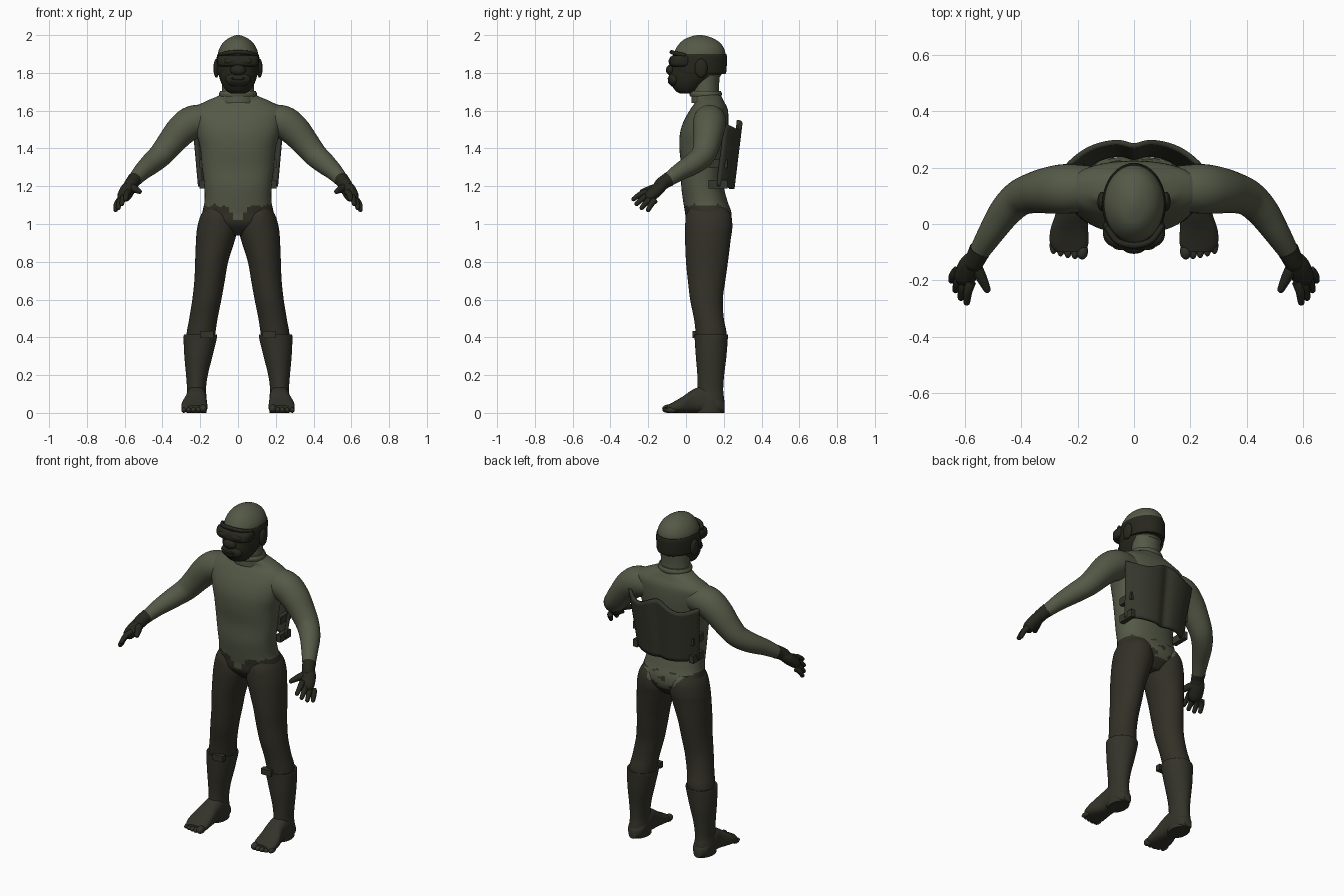
import bpy, bmesh, math
from mathutils import Vector

if "Cube" in bpy.data.objects:
    bpy.data.objects.remove(bpy.data.objects["Cube"])


def material(name, rgb):
    m = bpy.data.materials.new(name)
    m.use_nodes = True
    m.diffuse_color = (*rgb, 1)
    b = m.node_tree.nodes["Principled BSDF"]
    b.inputs["Base Color"].default_value = (*rgb, 1)
    b.inputs["Roughness"].default_value = 0.8
    return m


OLIVE = material("olive suit", (0.09, 0.1, 0.062))
BROWN = material("dark brown trousers", (0.032, 0.03, 0.02))
BOOT = material("boot brown", (0.034, 0.033, 0.023))
BLACK = material("blackish skin and gloves", (0.02, 0.02, 0.013))
PLATE = material("back plate green brown", (0.036, 0.037, 0.025))
parts = []


def finish(name, bm, mats, rule=None, angle=50):
    bmesh.ops.recalc_face_normals(bm, faces=bm.faces)
    if rule:
        for f in bm.faces:
            f.material_index = rule(f.calc_center_median())
    me = bpy.data.meshes.new(name)
    bm.to_mesh(me)
    bm.free()
    for m in mats:
        me.materials.append(m)
    ob = bpy.data.objects.new(name, me)
    bpy.context.collection.objects.link(ob)
    parts.append((ob, angle))
    return ob


def smooth(rows, k):
    """Catmull-Rom interpolation of parameter rows."""
    out = []
    for i in range(len(rows) - 1):
        p = [rows[max(0, min(len(rows) - 1, i + d))] for d in (-1, 0, 1, 2)]
        for j in range(k):
            t = j / k
            out.append([b + .5 * t * (c - a + t * (2*a - 5*b + 4*c - d + t * (3*(b - c) + d - a)))
                        for a, b, c, d in zip(*p)])
    return out + [list(rows[-1])]


def loft(name, rings, mats, rule=None, n=40, power=1.0):
    """Skin rings given as (centre, half axis, half axis)."""
    bm = bmesh.new()
    loops = []
    shape = lambda c: math.copysign(abs(c) ** power, c)
    for c, u, v in rings:
        angles = [2 * math.pi * i / n for i in range(n)]
        loops.append([bm.verts.new(c + u * shape(math.cos(a)) + v * shape(math.sin(a))) for a in angles])
    for a, b in zip(loops, loops[1:]):
        for i in range(n):
            bm.faces.new((a[i], a[(i + 1) % n], b[(i + 1) % n], b[i]))
    bm.faces.new(loops[0])
    bm.faces.new(loops[-1])
    return finish(name, bm, mats, rule)


def stack(name, rows, mats, rule=None, side=1, k=6, power=1.0):
    """Horizontal rings from rows of (z, x0, x1, y0, y1)."""
    rings = [(Vector((side * (a + b) / 2, (c + d) / 2, z)), Vector(((b - a) / 2, 0, 0)),
              Vector((0, (d - c) / 2, 0))) for z, a, b, c, d in smooth(rows, k)]
    return loft(name, rings, mats, rule, 56, power)


def centred(rows):
    return [(z, -w, w, a, b) for z, a, b, w in rows]


def tube(name, rows, mat, side=1, k=5, n=20, flat=1.0):
    """Round limb along rows of (x, y, z, radius), with domed end."""
    pts = smooth(rows, k)
    tip = Vector(pts[-1][:3]) - Vector(pts[-2][:3])
    for s in (.5, .8, .97):
        pts.append([*(Vector(rows[-1][:3]) + tip.normalized() * rows[-1][3] * s),
                    rows[-1][3] * math.sqrt(1 - s * s)])
    pos = [Vector((side * p[0], p[1], p[2])) for p in pts]
    rings = []
    for i, p in enumerate(pos):
        d = (pos[min(i + 1, len(pos) - 1)] - pos[max(i - 1, 0)]).normalized()
        u = d.cross(Vector((0, 0, 1))).normalized()
        rings.append((p, u * pts[i][3], u.cross(d) * pts[i][3] * flat))
    return loft(name, rings, [mat], n=n)


def ball(name, loc, size, mat):
    bm = bmesh.new()
    bmesh.ops.create_uvsphere(bm, u_segments=24, v_segments=14, radius=1)
    bmesh.ops.scale(bm, vec=size, verts=bm.verts)
    bmesh.ops.translate(bm, vec=loc, verts=bm.verts)
    return finish(name, bm, [mat])


def box(name, loc, size, mat):
    bm = bmesh.new()
    bmesh.ops.create_cube(bm, size=1)
    bmesh.ops.scale(bm, vec=size, verts=bm.verts)
    bmesh.ops.translate(bm, vec=loc, verts=bm.verts)
    return finish(name, bm, [mat], angle=30)


def trouser_rule(c):
    """0 olive suit, 1 trousers: ragged waist, front notch, blotchy seat."""
    if c.z > 1.098 + .006 * math.sin(c.x * 90):
        return 0
    if c.y < .1:
        return 0 if abs(c.x) < (c.z - 1.0) * .65 else 1
    patch = abs(c.x) < .15 - (1.1 - c.z) * .9 and c.z > .99
    return 0 if patch and math.sin(c.x * 50 + 2) * math.sin(c.z * 70) > -.45 else 1


# Torso and hips
stack("torso", centred([
    (.94, .06, .19, .06), (1.0, .005, .235, .17), (1.06, -.005, .24, .187), (1.12, -.015, .22, .177),
    (1.2, -.025, .2, .178), (1.3, -.025, .2, .19), (1.4, -.035, .213, .2), (1.48, -.032, .222, .22),
    (1.55, -.01, .225, .235), (1.61, .025, .22, .235), (1.65, .05, .2, .17), (1.68, .04, .185, .1),
    (1.7, .045, .175, .085)]), [OLIVE, BROWN], trouser_rule, power=.9)

# Neck with collar
stack("neck", centred([(1.64, .03, .18, .09), (1.72, .03, .175, .085), (1.8, .03, .18, .085)]), [OLIVE])
stack("collar", centred([(1.675, .022, .187, .098), (1.69, .018, .19, .1), (1.705, .024, .184, .094)]),
      [OLIVE], k=3)


def head_rule(c):
    if c.z > 1.895 + .006 * math.sin(c.y * 80):
        return 0
    return 0 if c.y > .12 and c.z < 1.79 else 1


# Head, cap and face
stack("head", centred([
    (1.69, -.03, .03, .035), (1.705, -.055, .07, .062), (1.74, -.078, .12, .085), (1.78, -.085, .18, .1),
    (1.83, -.078, .203, .108), (1.88, -.07, .209, .108), (1.92, -.058, .205, .102), (1.955, -.035, .185, .083),
    (1.98, -.005, .15, .056), (1.995, .035, .11, .025), (2.0, .06, .085, .006)]), [OLIVE, BLACK], head_rule)
stack("head_band", centred([(1.795, -.07, .208, .108), (1.81, -.078, .214, .112), (1.88, -.074, .217, .113),
                            (1.9, -.068, .213, .108)]), [BLACK], k=4)
stack("goggle_frame", centred([(1.835, -.075, .03, .098), (1.845, -.09, .04, .108), (1.88, -.086, .04, .11),
                               (1.892, -.07, .03, .1)]), [BLACK], k=3, power=.7)
ball("nose", (0, -.082, 1.815), (.042, .024, .028), BLACK)
ball("muzzle", (0, -.06, 1.765), (.068, .035, .04), BLACK)
ball("lower_lip", (0, -.083, 1.752), (.038, .013, .009), BLACK)
ball("upper_lip", (0, -.085, 1.77), (.042, .013, .008), BLACK)
tube("brow_ridge", [(-.098, -.01, 1.895, .01), (-.06, -.06, 1.905, .011), (0, -.076, 1.91, .011),
                    (.06, -.06, 1.905, .011), (.098, -.01, 1.895, .01)], BLACK, n=12)

for side, label in ((1, "left"), (-1, "right")):
    ball(label + "_ear", (side * .114, .08, 1.825), (.016, .034, .05), BLACK)
    ball(label + "_goggle_lens", (side * .042, -.079, 1.862), (.034, .014, .016), BLACK)

    # Arm and gloved hand
    tube(label + "_arm", [(.14, .125, 1.55, .08), (.235, .125, 1.54, .088), (.3, .12, 1.495, .083),
                          (.36, .11, 1.425, .072), (.41, .09, 1.365, .064), (.46, .04, 1.32, .057),
                          (.51, -.035, 1.275, .046), (.55, -.1, 1.23, .036), (.56, -.12, 1.218, .033)],
         OLIVE, side, n=32)
    tube(label + "_glove_cuff", [(.547, -.092, 1.236, .039), (.56, -.118, 1.22, .036),
                                 (.57, -.135, 1.205, .036)], BLACK, side)
    tube(label + "_palm", [(.562, -.12, 1.215, .034), (.582, -.15, 1.185, .042),
                           (.6, -.185, 1.152, .04)], BLACK, side, flat=.8)
    knuckle = Vector((.578, -.205, 1.17)), Vector((.628, -.165, 1.125))
    tip = Vector((.594, -.278, 1.132)), Vector((.648, -.2, 1.075))
    for i, finger in enumerate(("index", "middle", "ring", "little")):
        a, b = knuckle[0].lerp(knuckle[1], i / 3), tip[0].lerp(tip[1], i / 3)
        reach = .012 if i in (1, 2) else 0
        b += (b - a).normalized() * reach
        mid = a.lerp(b, .5) + Vector((.004, 0, .006))
        tube(f"{label}_{finger}_finger", [(*a, .017), (*mid, .0155), (*b, .012)], BLACK, side, n=14)
    tube(label + "_thumb", [(.57, -.14, 1.195, .024), (.545, -.185, 1.185, .02),
                            (.522, -.232, 1.172, .013)], BLACK, side, n=14)

    # Leg and boot
    stack(label + "_leg", [
        (1.085, .04, .175, .02, .215), (1.04, .015, .2, .0, .24), (.98, .002, .216, -.005, .245),
        (.92, .015, .222, -.005, .237), (.8, .052, .227, 0, .222), (.7, .07, .231, .01, .208),
        (.6, .088, .242, .022, .195), (.5, .108, .258, .042, .2), (.42, .12, .272, .052, .214),
        (.34, .13, .275, .06, .2)], [OLIVE, BROWN], trouser_rule, side)
    stack(label + "_boot", [
        (.412, .118, .278, .05, .215), (.414, .111, .286, .044, .222), (.39, .113, .288, .046, .221),
        (.3, .135, .284, .052, .214), (.2, .16, .275, .06, .202), (.12, .17, .27, .06, .197),
        (.06, .166, .276, .045, .203), (.0, .168, .272, .05, .2)], [BOOT], None, side)
    box(label + "_boot_tab", (side * .165, .05, .415), (.07, .03, .035), BOOT)
    foot = smooth([(.205, .22, .025, .06), (.17, .22, .05, .09), (.1, .22, .054, .14), (.04, .222, .056, .125),
                   (-.02, .23, .067, .085), (-.07, .23, .068, .056), (-.1, .226, .05, .04)], 4)
    loft(label + "_foot", [(Vector((side * x, y, h / 2)), Vector((w, 0, 0)), Vector((0, 0, h / 2)))
                           for y, x, w, h in foot], [BOOT], power=.8)
    for i in range(5):
        r = .022 if i == 0 else .0165 - i * .0005
        ball(f"{label}_toe_{i + 1}", (side * (.184 + i * .0255), -.096 + .0012 * i * i, r),
             (r * .95, .03, r), BOOT)

    # Straps fixing the plate to the sides of the torso
    for z in (1.21, 1.32):
        box(f"{label}_plate_strap_{z}", (side * .19, .17, z), (.028, .1, .045), PLATE)

# Curved back plate with a spine groove and a wavy top edge
bm = bmesh.new()
cols, rows = 40, 16
grid = []
for j in range(rows + 1):
    v = j / rows
    line = []
    for i in range(cols + 1):
        u = 2 * i / cols - 1
        top = 1.525 + .025 * math.cos(u * 5) * (1 - .3 * u * u)
        bottom = 1.185 + .015 * u * u
        y = .25 + .042 * v - .085 * abs(u) ** 3 - .014 * math.exp(-(u / .15) ** 2)
        line.append(bm.verts.new((u * (.205 + .03 * v), y, bottom + (top - bottom) * v)))
    grid.append(line)
for a, b in zip(grid, grid[1:]):
    for i in range(cols):
        bm.faces.new((a[i], a[i + 1], b[i + 1], b[i]))
plate = finish("back_plate", bm, [PLATE], angle=35)
mod = plate.modifiers.new("thickness", "SOLIDIFY")
mod.thickness = .018
mod.offset = 0

# Smooth shading with sharp edges kept
for ob, angle in parts:
    bpy.ops.object.select_all(action="DESELECT")
    ob.select_set(True)
    bpy.context.view_layer.objects.active = ob
    bpy.ops.object.shade_smooth_by_angle(angle=math.radians(angle))
